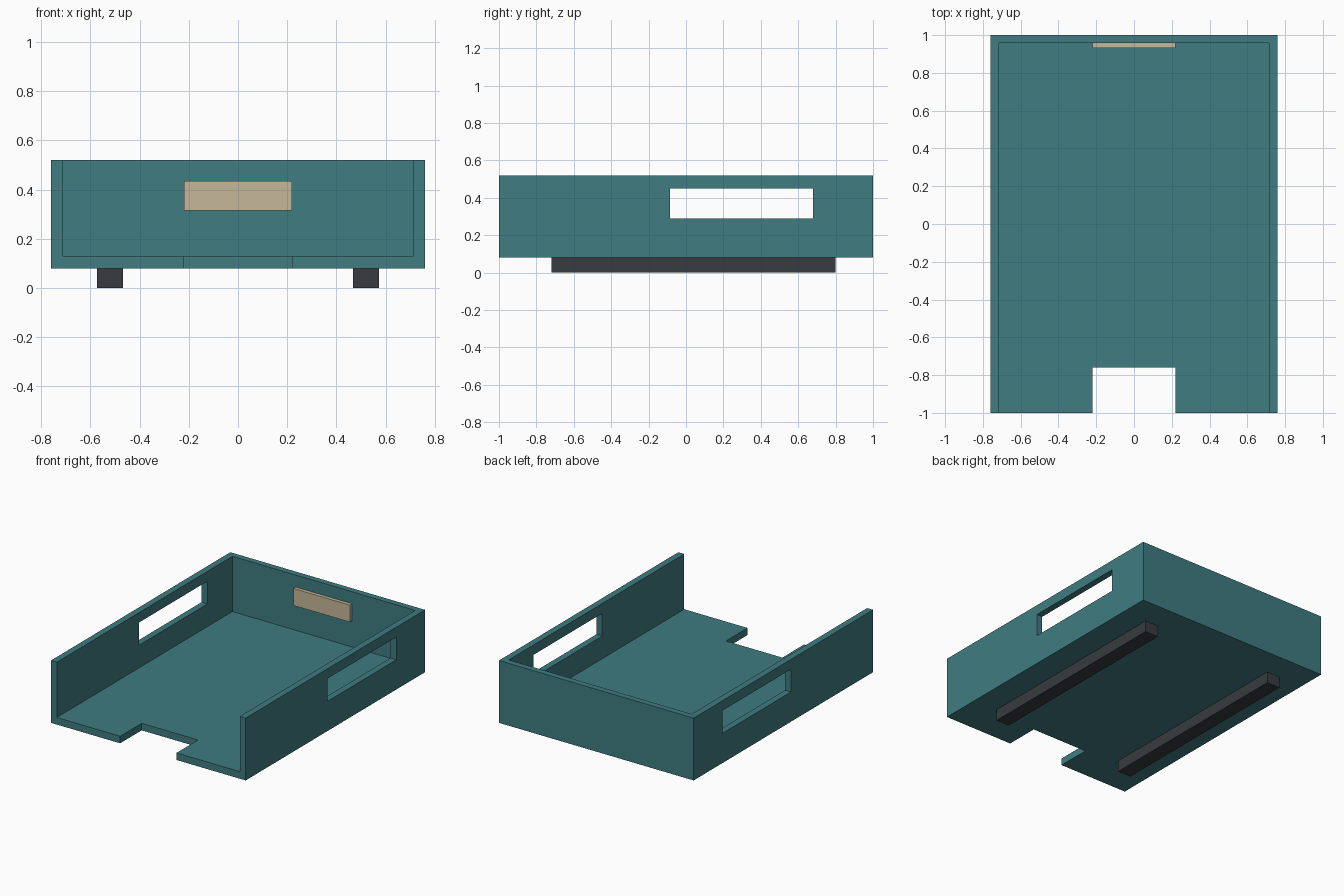
import bpy

if "Cube" in bpy.data.objects:
    bpy.data.objects.remove(bpy.data.objects["Cube"])


def material(name, rgb):
    m = bpy.data.materials.new(name)
    m.diffuse_color = (*rgb, 1)
    m.use_nodes = True
    m.node_tree.nodes["Principled BSDF"].inputs["Base Color"].default_value = m.diffuse_color
    return m


def box(name, lo, hi, mat=None):
    """Axis-aligned box between two corners, origin at its centre."""
    centre = [(a + b) / 2 for a, b in zip(lo, hi)]
    bpy.ops.mesh.primitive_cube_add(size=1, location=centre)
    ob = bpy.context.object
    ob.name = ob.data.name = name
    ob.scale = [b - a for a, b in zip(lo, hi)]
    bpy.ops.object.transform_apply(location=False, rotation=False, scale=True)
    if mat:
        ob.data.materials.append(mat)
    return ob


def cut(target, lo, hi):
    """Subtract a box from the target and remove the cutter."""
    cutter = box("cutter", lo, hi)
    cutter.hide_render = True
    mod = target.modifiers.new("cut", 'BOOLEAN')
    mod.operation = 'DIFFERENCE'
    mod.solver = 'EXACT'
    mod.object = cutter
    bpy.context.view_layer.objects.active = target
    bpy.ops.object.modifier_apply(modifier=mod.name)
    bpy.data.objects.remove(cutter)


teal = material("teal", (0.05, 0.20, 0.22))
dark = material("dark_rubber", (0.04, 0.045, 0.05))
tan = material("tan_card", (0.56, 0.48, 0.32))

W, BOTTOM, TOP, FLOOR = 0.76, 0.08, 0.52, 0.13
INNER_X, INNER_Y = 0.714, 0.957

# Tray: open top and front, finger notch, hand slots through both sides
tray = box("tray", (-W, -1, BOTTOM), (W, 1, TOP), teal)
cut(tray, (-INNER_X, -1.2, FLOOR), (INNER_X, INNER_Y, 0.8))
cut(tray, (-0.22, -1.2, -0.1), (0.22, -0.76, 0.3))
cut(tray, (-1, -0.085, 0.29), (1, 0.68, 0.45))

# Label plate on the inside of the back wall
box("label_plate", (-0.22, 0.932, 0.315), (0.22, INNER_Y, 0.435), tan)

# Runners under the floor
for side, x in (("left", -0.52), ("right", 0.52)):
    box(side + "_runner", (x - 0.052, -0.72, 0), (x + 0.052, 0.80, BOTTOM), dark)
